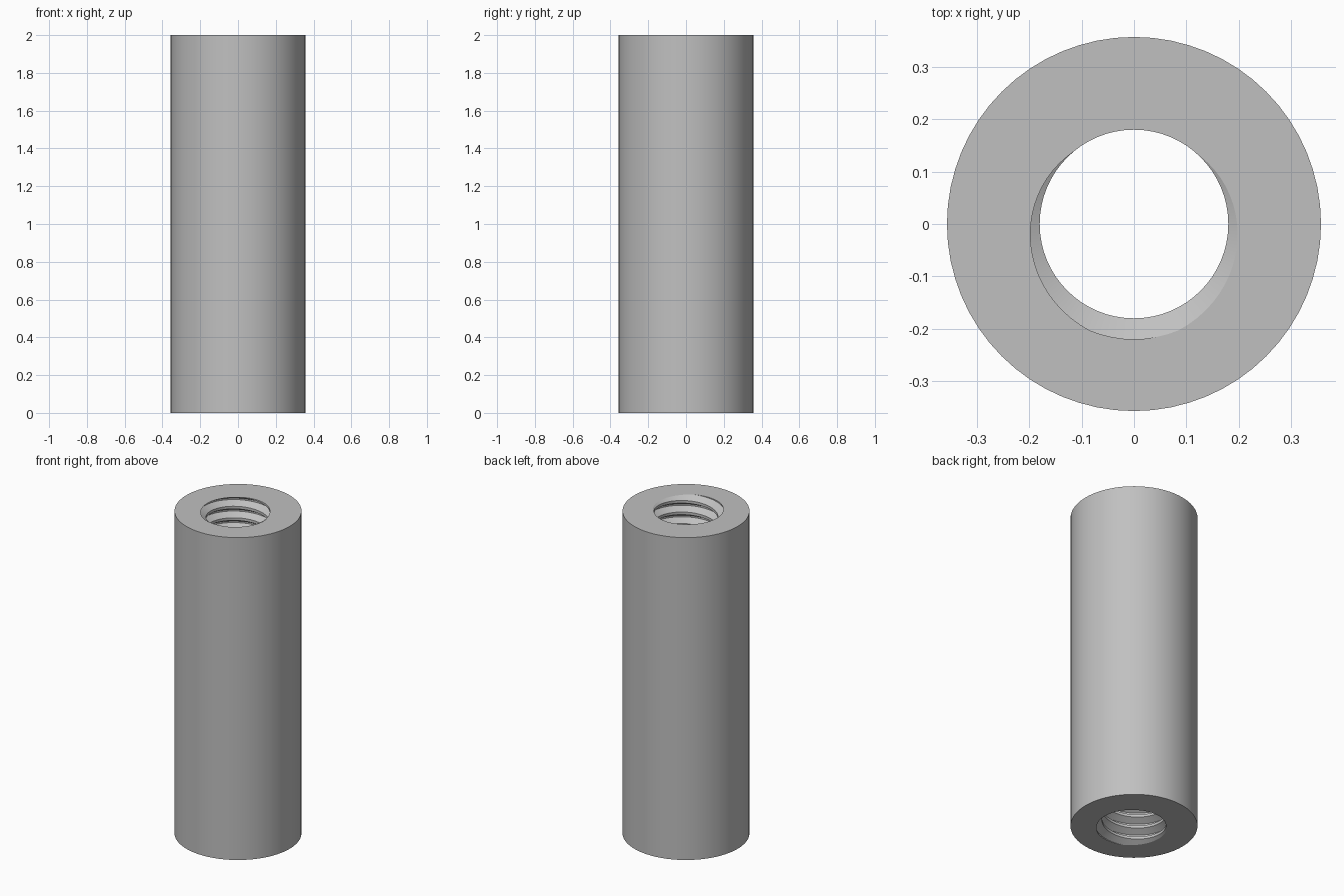
import bpy, bmesh, math

if "Cube" in bpy.data.objects:
    bpy.data.objects.remove(bpy.data.objects["Cube"])

H = 2.0            # length of the sleeve
R_OUT = 0.357      # outer radius
R_MIN, R_MAJ = 0.18, 0.22   # thread minor / major radius
PITCH = H / 28     # right-handed thread, 28 turns
SIDES = 64
ROOT, CREST = 0.0625, 0.386  # groove flat and flank end, in pitches from groove centre


def thread_radius(z, ang):
    """Bore radius; the groove centre starts at the front (-y)."""
    p = (z / PITCH - (ang + math.pi / 2) / math.tau) % 1.0
    d = min(p, 1 - p)
    t = min(max((d - ROOT) / (CREST - ROOT), 0), 1)
    return R_MAJ + (R_MIN - R_MAJ) * t


bm = bmesh.new()


def column(i):
    """Closed radial section: outer wall, then the thread profile upward."""
    turn = i / SIDES
    ang = turn * math.tau - math.pi / 2
    pts = [(R_OUT, 0.0)]
    for k in range(-2, 31):
        for phase in (-CREST, -ROOT, ROOT, CREST):
            z = min(max((k + turn + phase) * PITCH, 0.0), H)
            pts.append((thread_radius(z, ang), z))
    pts.append((R_OUT, H))
    return [bm.verts.new((r * math.cos(ang), r * math.sin(ang), z)) for r, z in pts]


# Threaded sleeve: skin neighbouring sections, then merge the seam and clipped ends
cols = [column(i) for i in range(SIDES + 1)]
for a, b in zip(cols, cols[1:]):
    n = len(a)
    for k in range(n):
        m = (k + 1) % n
        if all((u.co - v.co).length < 1e-6 for u, v in ((a[k], a[m]), (b[k], b[m]))):
            continue
        bm.faces.new((a[k], b[k], b[m], a[m]))
bmesh.ops.remove_doubles(bm, verts=bm.verts, dist=1e-5)
bmesh.ops.delete(bm, geom=[v for v in bm.verts if not v.link_faces], context='VERTS')
bmesh.ops.recalc_face_normals(bm, faces=bm.faces)

mesh = bpy.data.meshes.new("threaded_sleeve")
bm.to_mesh(mesh)
bm.free()
sleeve = bpy.data.objects.new("threaded_sleeve", mesh)
bpy.context.collection.objects.link(sleeve)

# Plain grey metal
grey = bpy.data.materials.new("grey metal")
grey.diffuse_color = (0.53, 0.53, 0.53, 1)
grey.use_nodes = True
grey.node_tree.nodes["Principled BSDF"].inputs["Base Color"].default_value = grey.diffuse_color
mesh.materials.append(grey)

bpy.context.view_layer.objects.active = sleeve
sleeve.select_set(True)
bpy.ops.object.shade_smooth_by_angle(angle=math.radians(25))
